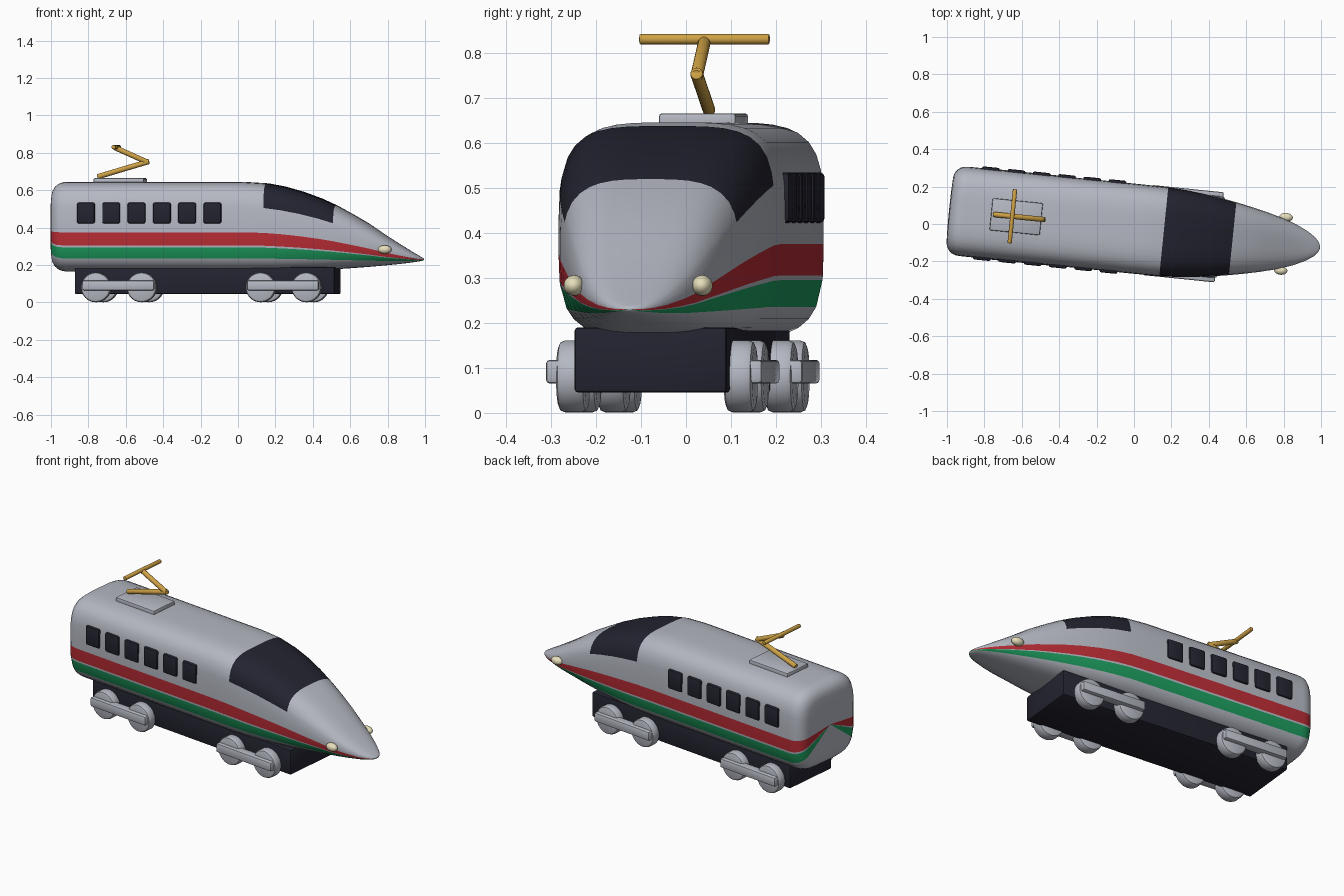
import bpy, bmesh, math
from mathutils import Vector, Matrix

if "Cube" in bpy.data.objects:
    bpy.data.objects.remove(bpy.data.objects["Cube"])

# whole train is turned slightly about z
PLACE = Matrix.Translation((0, -0.025, 0)) @ Matrix.Rotation(math.radians(-5.8), 4, 'Z')


def material(name, rgb):
    m = bpy.data.materials.new(name)
    m.diffuse_color = (*rgb, 1)
    m.use_nodes = True
    m.node_tree.nodes["Principled BSDF"].inputs["Base Color"].default_value = m.diffuse_color
    return m


GREY = material("silver grey", (0.46, 0.48, 0.54))
DARK = material("dark navy", (0.017, 0.017, 0.03))
RED = material("stripe red", (0.48, 0.025, 0.035))
GREEN = material("stripe green", (0.012, 0.33, 0.11))
GOLD = material("gold", (0.62, 0.36, 0.06))
CREAM = material("lamp cream", (0.80, 0.74, 0.50))


def finish(name, bm, mats, angle=40):
    bmesh.ops.recalc_face_normals(bm, faces=bm.faces)
    me = bpy.data.meshes.new(name)
    bm.to_mesh(me)
    bm.free()
    for m in mats:
        me.materials.append(m)
    ob = bpy.data.objects.new(name, me)
    bpy.context.collection.objects.link(ob)
    ob.matrix_world = PLACE
    bpy.ops.object.select_all(action='DESELECT')
    bpy.context.view_layer.objects.active = ob
    ob.select_set(True)
    bpy.ops.object.shade_smooth_by_angle(angle=math.radians(angle))
    return ob


def bevel(bm, width, segments=2, min_angle=0.8):
    edges = [e for e in bm.edges if e.calc_face_angle(0) > min_angle]
    bmesh.ops.bevel(bm, geom=edges, offset=width, segments=segments, profile=0.5, affect='EDGES')


def box(name, lo, hi, mat, width=0.008):
    lo, hi = Vector(lo), Vector(hi)
    bm = bmesh.new()
    bmesh.ops.create_cube(bm, size=1, matrix=Matrix.Translation((lo + hi) / 2) @ Matrix.Diagonal((*(hi - lo), 1)))
    bevel(bm, width)
    return finish(name, bm, [mat])


def rod(name, a, b, radius, mat, sides=20, width=0.003):
    a, b = Vector(a), Vector(b)
    d = b - a
    bm = bmesh.new()
    bmesh.ops.create_cone(bm, cap_ends=True, segments=sides, radius1=radius, radius2=radius, depth=d.length,
                          matrix=Matrix.Translation((a + b) / 2) @ d.to_track_quat('Z', 'Y').to_matrix().to_4x4())
    bevel(bm, width)
    return finish(name, bm, [mat])


# body cross-sections: position, half width, bottom, top, roundness exponent
sections = []
for s, k in [(-0.993, 0.4), (-0.99, 0.72), (-0.985, 0.82), (-0.973, 0.9), (-0.955, 0.96), (-0.935, 0.99), (-0.91, 1)]:
    sections.append((s, 0.24 * k, 0.405 - 0.24 * k, 0.405 + 0.24 * k, 4))
sections += [
    (-0.4, 0.24, 0.165, 0.645, 4), (0.03, 0.24, 0.165, 0.645, 4), (0.16, 0.239, 0.166, 0.637, 4),
    (0.25, 0.234, 0.167, 0.620, 3.9), (0.35, 0.224, 0.170, 0.592, 3.7), (0.45, 0.210, 0.174, 0.555, 3.5),
    (0.53, 0.196, 0.178, 0.519, 3.3), (0.62, 0.178, 0.184, 0.470, 3.1), (0.70, 0.160, 0.190, 0.424, 2.9),
    (0.80, 0.133, 0.199, 0.356, 2.7), (0.87, 0.107, 0.206, 0.312, 2.6), (0.93, 0.078, 0.213, 0.275, 2.5),
    (0.97, 0.051, 0.219, 0.252, 2.4), (0.99, 0.029, 0.223, 0.240, 2.3), (0.998, 0.012, 0.227, 0.235, 2.2)]

# height levels shared by all sections, so stripes follow the hull
curve = [math.sqrt(math.sin(math.radians(t))) for t in (30, 42, 54, 64, 74, 82, 87)]
levels = [-1] + [-u for u in reversed(curve)] + [-0.46, -0.416, -0.125, 0.16, 0.44, 0.56] + curve + [1]
bm = bmesh.new()
rings = []
for s, w, zb, zt, p in sections:
    right = [(w * (1 - abs(u) ** p) ** (1 / p), (zb + zt) / 2 + u * (zt - zb) / 2) for u in levels]
    loop = right + [(-v, z) for v, z in right[-2:0:-1]]
    rings.append([bm.verts.new((s, v, z)) for v, z in loop])
n = len(rings[0])
tail, nose = bm.verts.new((-0.994, 0, 0.405)), bm.verts.new((1.0, 0, 0.231))


def hull_colour(j, s):
    j2 = j if j < len(levels) - 1 else n - 1 - j
    u = (levels[j2] + levels[j2 + 1]) / 2
    if -0.42 < u < -0.12 and u > -0.416:
        return 1
    if -0.71 < u < -0.46:
        return 2
    return 3 if u > 0.44 and 0.16 < s < 0.53 else 0


for j in range(n):
    k = (j + 1) % n
    bm.faces.new((tail, rings[0][j], rings[0][k])).material_index = hull_colour(j, -1)
    bm.faces.new((nose, rings[-1][j], rings[-1][k])).material_index = hull_colour(j, 1)
    for i in range(len(rings) - 1):
        f = bm.faces.new((rings[i][j], rings[i][k], rings[i + 1][k], rings[i + 1][j]))
        f.material_index = hull_colour(j, (sections[i][0] + sections[i + 1][0]) / 2)
finish("body", bm, [GREY, RED, GREEN, DARK], 60)

# chassis
box("chassis", (-0.86, -0.17, 0.045), (0.535, 0.17, 0.19), DARK)

for side, tag in ((-1, "near"), (1, "far")):
    # side windows
    for i in range(6):
        s = -0.793 + 0.136 * i
        y0, y1 = sorted((side * 0.20, side * 0.25))
        box(f"window_{tag}_{i + 1}", (s - 0.048, y0, 0.422), (s + 0.048, y1, 0.534), DARK, 0.01)
    # bogies: two wheels joined by a bar
    for b, c in enumerate((-0.62, 0.265)):
        for e in (-1, 1):
            s = c + e * 0.123
            rod(f"wheel_{tag}_{b}_{'rear' if e < 0 else 'front'}", (s, side * 0.155, 0.081),
                (s, side * 0.219, 0.081), 0.08, GREY, 40, 0.014)
        y0, y1 = sorted((side * 0.19, side * 0.242))
        box(f"bogie_bar_{tag}_{b}", (c - 0.193, y0, 0.065), (c + 0.193, y1, 0.118), GREY, 0.009)
    # headlamp
    bm = bmesh.new()
    bmesh.ops.create_uvsphere(bm, u_segments=24, v_segments=14, radius=1,
                              matrix=Matrix.Translation((0.803, side * 0.143, 0.283)) @ Matrix.Diagonal((0.036, 0.023, 0.023, 1)))
    finish(f"headlamp_{tag}", bm, [CREAM], 60)

# roof plate and current collector
box("roof_plate", (-0.768, -0.086, 0.63), (-0.498, 0.086, 0.665), GREY, 0.006)
rod("lower_arm", (-0.755, 0, 0.672), (-0.478, 0, 0.754), 0.014, GOLD)
rod("upper_arm", (-0.482, 0, 0.748), (-0.662, 0, 0.828), 0.014, GOLD)
rod("contact_bar", (-0.654, -0.145, 0.83), (-0.654, 0.145, 0.83), 0.0115, GOLD)
